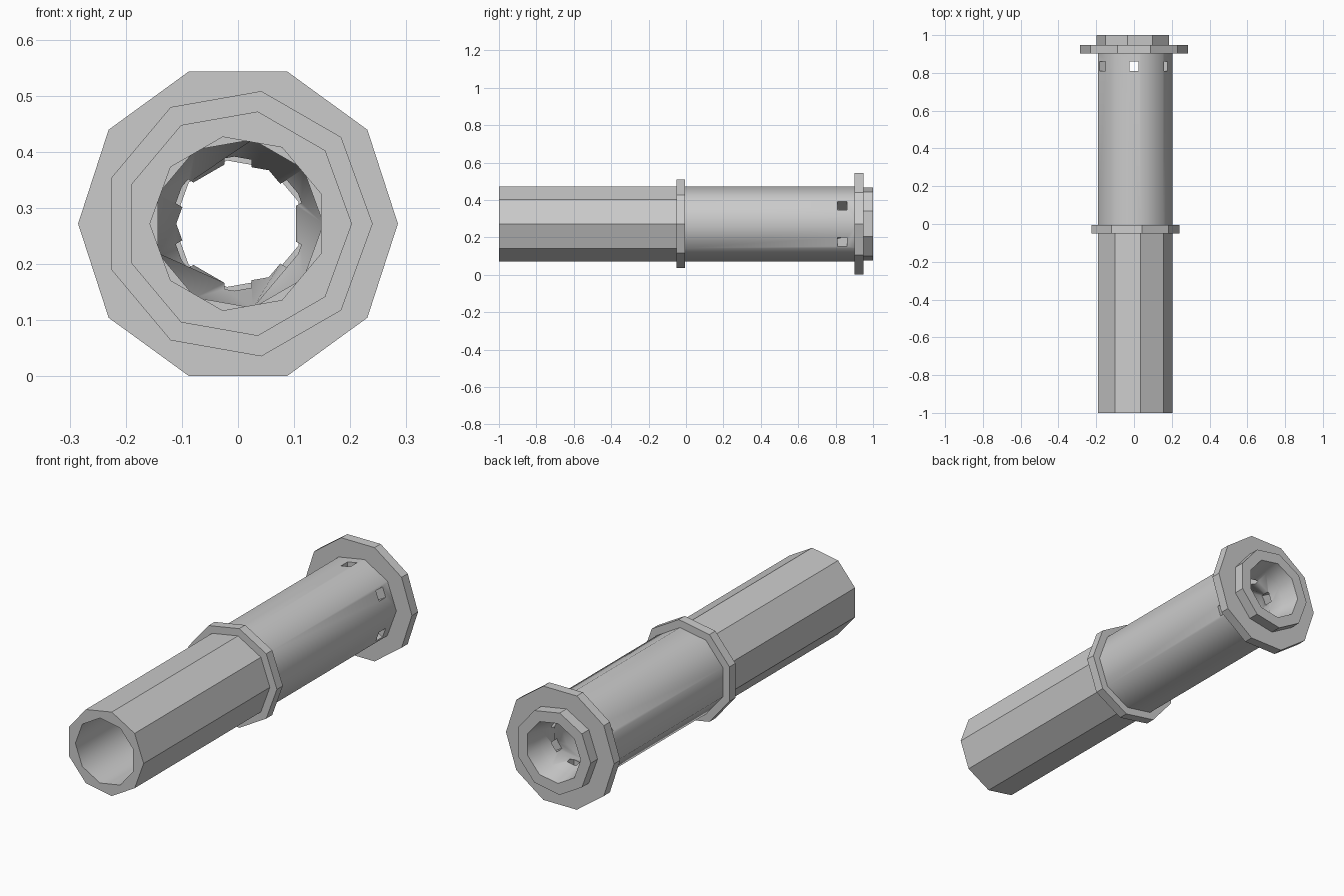
import bpy
import bmesh
from math import cos, sin, radians, tau
from mathutils import Matrix, Vector

AXIS_Z = 0.272
HALF = 20  # half a step of a nine-sided ring, in degrees

if "Cube" in bpy.data.objects:
    bpy.data.objects.remove(bpy.data.objects["Cube"])

metal = bpy.data.materials.new("plain_grey")
metal.use_nodes = True
grey = (0.6, 0.6, 0.6, 1)
metal.diffuse_color = grey
metal.node_tree.nodes["Principled BSDF"].inputs["Base Color"].default_value = grey


def finish(name, bm):
    bmesh.ops.recalc_face_normals(bm, faces=bm.faces)
    mesh = bpy.data.meshes.new(name)
    bm.to_mesh(mesh)
    bm.free()
    mesh.materials.append(metal)
    obj = bpy.data.objects.new(name, mesh)
    bpy.context.collection.objects.link(obj)
    return obj


def sleeve(name, profile, sides=9, smooth=()):
    """Hollow body from a closed profile of (y, radius, turn) rings."""
    bm = bmesh.new()
    rings = []
    for y, r, turn in profile:
        angles = [radians(turn) + tau * i / sides for i in range(sides)]
        rings.append([bm.verts.new((r * cos(a), y, AXIS_Z + r * sin(a))) for a in angles])
    for k, ring in enumerate(rings):
        after = rings[(k + 1) % len(rings)]
        for i in range(sides):
            j = (i + 1) % sides
            face = bm.faces.new((ring[i], ring[j], after[j], after[i]))
            face.smooth = k in smooth
    return finish(name, bm)


# Faceted front tube with a smooth straight bore
sleeve("front_tube", [(-1, 0.203, 0), (-0.03, 0.203, 0),
                      (-0.03, 0.157, HALF), (-1, 0.157, HALF)], smooth=(2,))

# Smooth rear tube with a bore that narrows to a throat
rear = sleeve("rear_tube", [(-0.03, 0.203, 0), (0.92, 0.203, 0),
                            (0.92, 0.128, HALF), (0.84, 0.11, HALF),
                            (0.73, 0.152, 0), (-0.03, 0.152, 0)], smooth=(0, 2, 3, 4))

# Middle band, end flange and rear collar
sleeve("middle_band", [(-0.05, 0.24, 0), (-0.005, 0.24, 0),
                       (-0.005, 0.18, 0), (-0.05, 0.18, 0)])
sleeve("end_flange", [(0.902, 0.285, 0), (0.948, 0.285, 0),
                      (0.948, 0.17, 0), (0.902, 0.17, 0)], sides=10)
sleeve("rear_collar", [(0.92, 0.198, HALF), (1, 0.198, HALF),
                       (1, 0.145, HALF), (0.92, 0.128, HALF)], smooth=(2,))

# Six slots cut through the rear tube around the throat
bm = bmesh.new()
for i in range(6):
    place = (Matrix.Translation((0, 0.835, AXIS_Z))
             @ Matrix.Rotation(tau * i / 6, 4, "Y")
             @ Matrix.Translation((0, 0, 0.165))
             @ Matrix.Diagonal(Vector((0.048, 0.05, 0.17, 1))))
    bmesh.ops.create_cube(bm, size=1, matrix=place)
cutter = finish("slot_cutter", bm)
cutter.hide_render = True

cut = rear.modifiers.new("slots", "BOOLEAN")
cut.operation = "DIFFERENCE"
cut.solver = "EXACT"
cut.object = cutter
bpy.context.view_layer.objects.active = rear
bpy.ops.object.modifier_apply(modifier=cut.name)
bpy.data.objects.remove(cutter)
